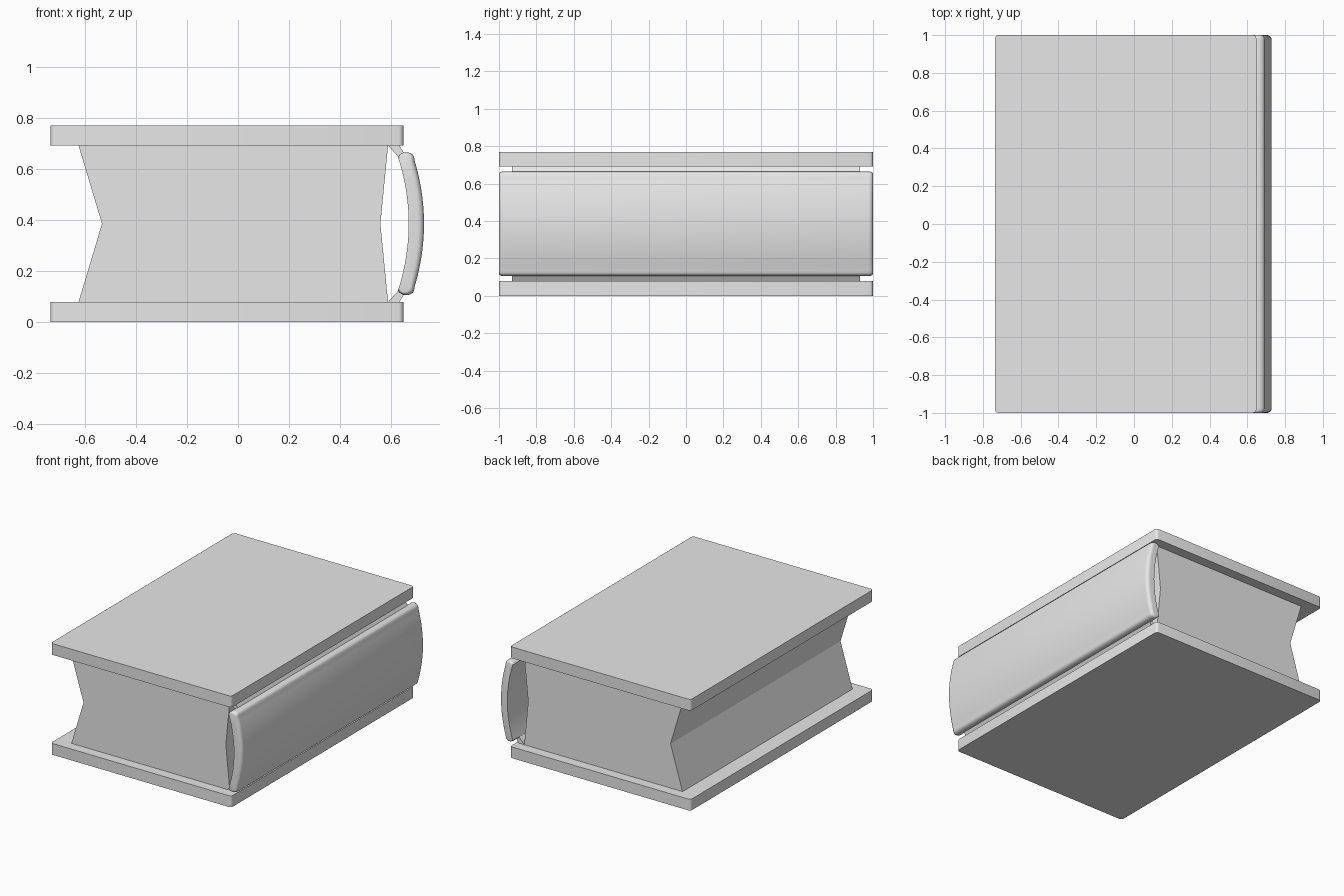
import bpy
import bmesh
import math

cube = bpy.data.objects.get("Cube")
if cube:
    bpy.data.objects.remove(cube, do_unlink=True)

# Single plain grey material
grey = bpy.data.materials.new("plain grey")
grey.use_nodes = True
grey.diffuse_color = (0.8, 0.8, 0.8, 1)
grey.node_tree.nodes["Principled BSDF"].inputs["Base Color"].default_value = (0.8, 0.8, 0.8, 1)

MID = 0.385  # height of the horizontal symmetry plane


def finish(name, bm, smooth=False):
    """Turn a bmesh into a named, coloured object."""
    bmesh.ops.recalc_face_normals(bm, faces=bm.faces[:])
    mesh = bpy.data.meshes.new(name)
    bm.to_mesh(mesh)
    bm.free()
    mesh.materials.append(grey)
    obj = bpy.data.objects.new(name, mesh)
    bpy.context.collection.objects.link(obj)
    if smooth:
        bpy.ops.object.select_all(action="DESELECT")
        obj.select_set(True)
        bpy.context.view_layer.objects.active = obj
        bpy.ops.object.shade_smooth_by_angle(angle=math.radians(35))
    return obj


def loft(name, rings, smooth=False):
    """Join (y, [(x, z), ...]) sections into a closed solid."""
    bm = bmesh.new()
    loops = [[bm.verts.new((x, y, z)) for x, z in pts] for y, pts in rings]
    n = len(loops[0])
    for a, b in zip(loops, loops[1:]):
        for i in range(n):
            j = (i + 1) % n
            bm.faces.new((a[i], a[j], b[j], b[i]))
    bm.faces.new(loops[0])
    bm.faces.new(loops[-1])
    return finish(name, bm, smooth)


def prism(name, pts, half):
    return loft(name, [(-half, pts), (half, pts)])


# Covers: flat boards with slightly rounded upright corners
def cover(name, z0, z1):
    x0, x1 = -0.735, 0.648
    bm = bmesh.new()
    bmesh.ops.create_cube(bm, size=1)
    for v in bm.verts:
        v.co.x = x0 if v.co.x < 0 else x1
        v.co.y *= 2
        v.co.z = z0 if v.co.z < 0 else z1
    upright = [e for e in bm.edges if abs(e.verts[0].co.z - e.verts[1].co.z) > 0.01]
    bmesh.ops.bevel(bm, geom=upright, offset=0.018, segments=3, profile=0.5, affect="EDGES")
    return finish(name, bm, True)


cover("bottom_cover", 0.0, 0.078)
cover("top_cover", 0.692, 0.77)

# Page block: V-shaped fore edge and a shallow V on the spine side
prism("page_block", [(-0.625, 0.078), (0.588, 0.078), (0.558, MID),
                     (0.588, 0.692), (-0.625, 0.692), (-0.533, MID)], 0.93)

# Hinges: narrow strips joining the covers to the spine
hinge = [(0.588, 0.692), (0.630, 0.645), (0.652, 0.660), (0.632, 0.692)]
prism("top_hinge", hinge, 0.93)
prism("bottom_hinge", [(x, 2 * MID - z) for x, z in hinge], 0.93)


# Spine: curved shell with rounded long edges and rounded outer ends
def spine_section(inset):
    steps = [i / 10 - 1 for i in range(21)]
    inner = [(0.669 - 0.042 * u * u, MID + 0.262 * u) for u in steps]
    outer = [(0.729 - 0.037 * u * u, MID + 0.248 * u) for u in steps]
    lip = [(0.690, 0.647), (0.685, 0.656), (0.676, 0.661), (0.664, 0.665),
           (0.651, 0.665), (0.639, 0.660), (0.631, 0.653)]
    low = [(x, 2 * MID - z) for x, z in lip]
    rim = low[::-1] + outer + lip
    rim = [(x - inset * (x - 0.627) / 0.1, MID + (z - MID) * (1 - inset / 0.28 * 0.5))
           for x, z in rim]
    return rim + inner[::-1]


R = 0.025
ends = []
for k in range(6):
    a = math.pi / 2 * k / 5
    ends.append((1 - R * (1 - math.sin(a)), R * (1 - math.cos(a))))
rings = [(-y, spine_section(d)) for y, d in ends[::-1]]
rings += [(y, spine_section(d)) for y, d in ends]
loft("spine", rings, True)
